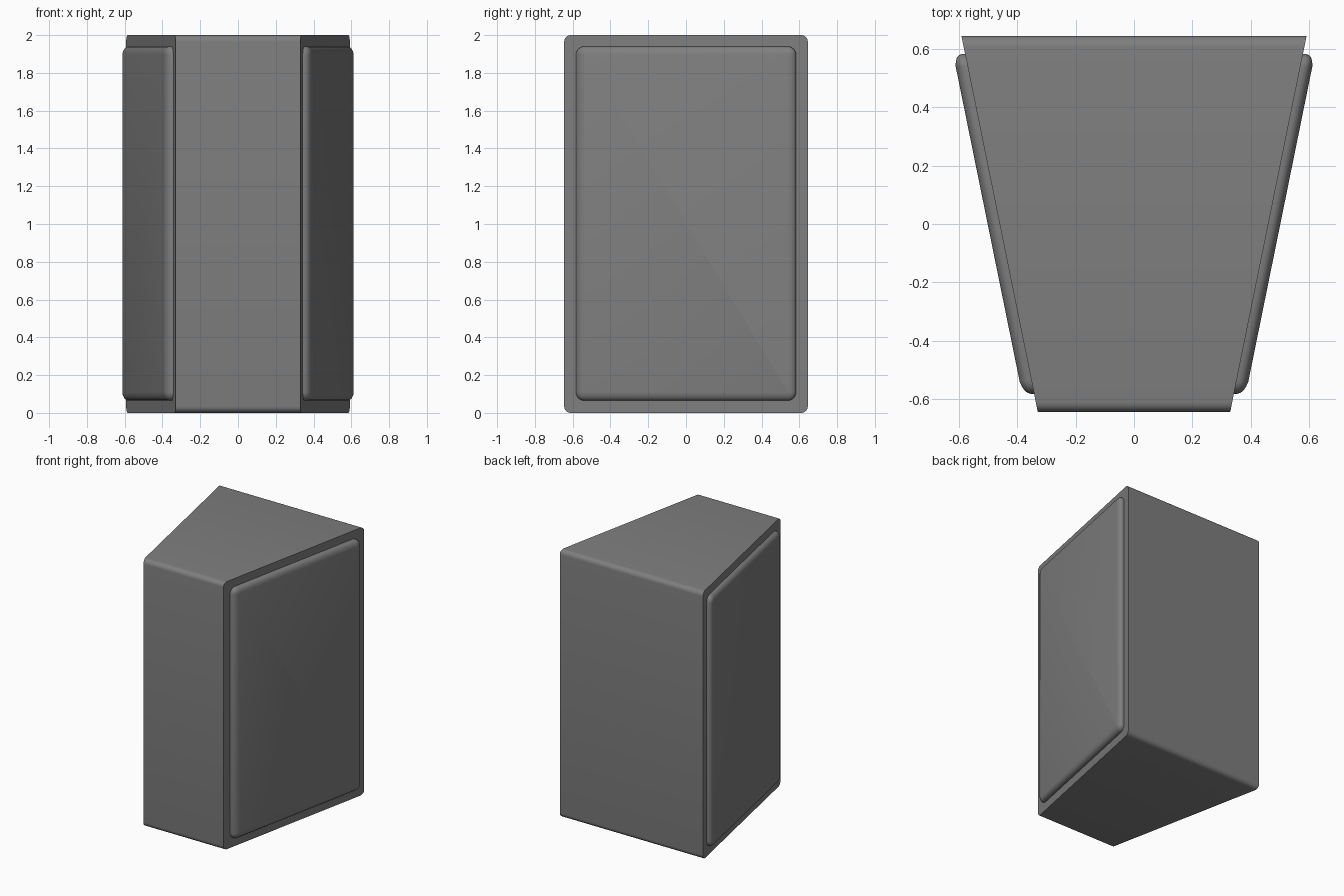
import bpy, bmesh, math

if "Cube" in bpy.data.objects:
    bpy.data.objects.remove(bpy.data.objects["Cube"])

HALF_FRONT, HALF_BACK, HALF_DEPTH = 0.33, 0.592, 0.645

# Dark grey finish
dark = bpy.data.materials.new("dark_grey")
dark.diffuse_color = (0.21, 0.21, 0.21, 1)
dark.use_nodes = True
dark.node_tree.nodes["Principled BSDF"].inputs["Base Color"].default_value = dark.diffuse_color


def side_x(y):
    """Half width of the wedge at depth y."""
    t = (y + HALF_DEPTH) / (2 * HALF_DEPTH)
    return HALF_FRONT + (HALF_BACK - HALF_FRONT) * t


def rounded_rect(hy, z0, z1, r, steps=6):
    """Rounded rectangle in the y-z plane."""
    pts = []
    for i, (sy, z) in enumerate(((1, z1 - r), (-1, z1 - r), (-1, z0 + r), (1, z0 + r))):
        for k in range(steps + 1):
            a = math.radians(90 * i + 90 * k / steps)
            pts.append((sy * (hy - r) + r * math.cos(a), z + r * math.sin(a)))
    return pts


def loft(name, loops):
    """Bridge matching loops of points and cap both ends."""
    bm = bmesh.new()
    rings = [[bm.verts.new(p) for p in loop] for loop in loops]
    n = len(rings[0])
    for a, b in zip(rings, rings[1:]):
        for i in range(n):
            j = (i + 1) % n
            bm.faces.new((a[i], a[j], b[j], b[i]))
    bm.faces.new(rings[0][::-1])
    bm.faces.new(rings[-1])
    bmesh.ops.recalc_face_normals(bm, faces=bm.faces)
    mesh = bpy.data.meshes.new(name)
    bm.to_mesh(mesh)
    bm.free()
    mesh.materials.append(dark)
    obj = bpy.data.objects.new(name, mesh)
    bpy.context.collection.objects.link(obj)
    bpy.ops.object.select_all(action='DESELECT')
    obj.select_set(True)
    bpy.context.view_layer.objects.active = obj
    bpy.ops.object.shade_smooth_by_angle(angle=math.radians(35))
    return obj


# Wedge body with rounded horizontal edges
outline = rounded_rect(HALF_DEPTH, 0, 2, 0.035)
loft("wedge_body", [[(s * side_x(y), y, z) for y, z in outline] for s in (-1, 1)])

# Raised cushion-edged panel on each slanted side: (inset, height) section
section = ((0, -0.01), (0, 0.01), (0.003, 0.02), (0.011, 0.03),
           (0.025, 0.037), (0.042, 0.041))
for s, label in ((-1, "left"), (1, "right")):
    loops = []
    for inset, out in section:
        shape = rounded_rect(0.583 - inset, 0.065 + inset, 1.94 - inset, 0.045 - inset)
        loops.append([(s * (side_x(y) + out), y, z) for y, z in shape])
    loft(label + "_side_panel", loops)
